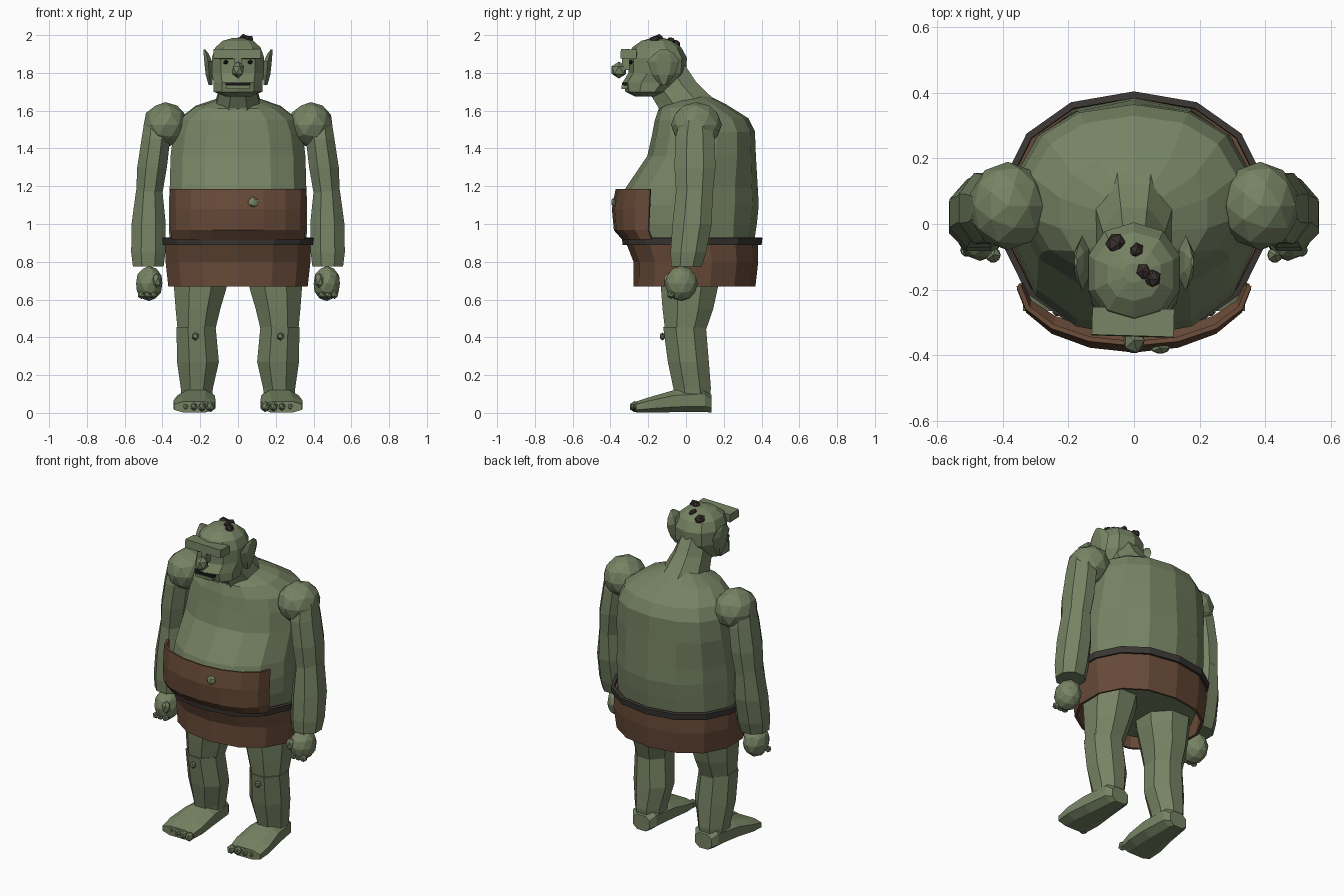
import bpy, bmesh, math
from mathutils import Vector, Matrix, Euler


def material(name, rgb):
    m = bpy.data.materials.new(name)
    m.diffuse_color = (*rgb, 1)
    return m


SKIN = material("olive skin", (0.18, 0.225, 0.125))
HIDE = material("brown hide", (0.137, 0.068, 0.039))
STRAP = material("dark strap", (0.042, 0.037, 0.033))
HAIR = material("dark hair", (0.040, 0.028, 0.026))
INK = material("black", (0.012, 0.010, 0.010))


def finish(name, bm, mat, thick=0):
    bmesh.ops.recalc_face_normals(bm, faces=bm.faces)
    me = bpy.data.meshes.new(name)
    bm.to_mesh(me)
    bm.free()
    me.materials.append(mat)
    ob = bpy.data.objects.new(name, me)
    bpy.context.collection.objects.link(ob)
    if thick:
        mod = ob.modifiers.new("thickness", 'SOLIDIFY')
        mod.thickness = thick
        mod.offset = 0
    return ob


def loft(name, rings, mat, n=8, power=1.0, phase=0.5, arc=None, cap=True, thick=0):
    """Rings are (centre x, half width, front y, front z, back y, back z)."""
    bm = bmesh.new()
    rows = []
    for cx, rx, yf, zf, yb, zb in rings:
        mid = Vector((cx, (yf + yb) / 2, (zf + zb) / 2))
        half = Vector((0, (yb - yf) / 2, (zb - zf) / 2))
        row = []
        for i in range(n):
            if arc:
                t = arc[0] + (arc[1] - arc[0]) * i / (n - 1)
            else:
                t = 2 * math.pi * (i + phase) / n
            c, s = math.cos(t), math.sin(t)
            c = math.copysign(abs(c) ** power, c)
            s = math.copysign(abs(s) ** power, s)
            row.append(bm.verts.new(mid + half * s + Vector((rx * c, 0, 0))))
        rows.append(row)
    for a, b in zip(rows, rows[1:]):
        for i in range(n - 1 if arc else n):
            j = (i + 1) % n
            bm.faces.new((a[i], a[j], b[j], b[i]))
    if cap and not arc:
        bm.faces.new(rows[0])
        bm.faces.new(rows[-1])
    return finish(name, bm, mat, thick)


def level(z, rx, yf, yb, cx=0):
    return (cx, rx, yf, z, yb, z)


def ball(name, loc, size, mat, sub=1, rot=(0, 0, 0)):
    bm = bmesh.new()
    mtx = Matrix.LocRotScale(Vector(loc), Euler(rot), Vector(size))
    bmesh.ops.create_icosphere(bm, subdivisions=sub, radius=1, matrix=mtx)
    return finish(name, bm, mat)


def box(name, loc, size, mat, rot=(0, 0, 0)):
    bm = bmesh.new()
    mtx = Matrix.LocRotScale(Vector(loc), Euler(rot), Vector(size))
    bmesh.ops.create_cube(bm, size=1, matrix=mtx)
    return finish(name, bm, mat)


# Torso with sagging belly and hunched back
loft("torso", [
    level(0.72, 0.33, -0.22, 0.32), level(0.90, 0.37, -0.28, 0.36),
    level(1.00, 0.375, -0.335, 0.375), level(1.10, 0.375, -0.345, 0.385),
    level(1.19, 0.37, -0.32, 0.38), level(1.36, 0.365, -0.205, 0.37),
    (0, 0.35, -0.18, 1.47, 0.365, 1.49), (0, 0.32, -0.165, 1.55, 0.33, 1.56),
    (0, 0.23, -0.145, 1.61, 0.21, 1.635), (0, 0.11, -0.10, 1.64, 0.12, 1.68)],
    SKIN, n=14, power=0.9)

# Forward leaning neck
loft("neck", [
    (0, 0.15, -0.15, 1.52, 0.27, 1.58), (0, 0.125, -0.155, 1.61, 0.13, 1.69),
    (0, 0.105, -0.19, 1.67, 0.06, 1.76), (0, 0.09, -0.22, 1.72, 0.00, 1.85)], SKIN, n=8)

# Head
loft("head", [
    level(1.675, 0.07, -0.27, -0.15), level(1.70, 0.135, -0.32, -0.09),
    level(1.75, 0.135, -0.335, -0.03), level(1.80, 0.145, -0.305, 0.0),
    level(1.88, 0.145, -0.305, 0.005), level(1.935, 0.125, -0.285, -0.025),
    level(1.97, 0.085, -0.235, -0.07), level(1.985, 0.03, -0.18, -0.12)],
    SKIN, n=10, power=0.9)
box("brow", (-0.003, -0.30, 1.90), (0.25, 0.085, 0.05), SKIN, rot=(-0.05, 0, -0.03))
ball("nose", (0, -0.355, 1.815), (0.036, 0.045, 0.045), SKIN)
box("nose_bridge", (0, -0.315, 1.85), (0.035, 0.05, 0.07), SKIN)
box("mouth", (0, -0.325, 1.742), (0.13, 0.03, 0.014), INK)
box("lower_lip", (0, -0.325, 1.725), (0.12, 0.035, 0.018), SKIN)

# Tufts of hair
for i, (x, y, z, r) in enumerate([(-0.055, -0.06, 1.95, 0.034), (0.008, -0.082, 1.965, 0.027),
                                  (0.028, -0.145, 1.98, 0.028), (0.055, -0.165, 1.975, 0.030)]):
    ball(f"hair_tuft_{i}", (x, y, z), (r, r, r * 0.8), HAIR, rot=(i, 0.4, i))

# Hide skirt, front flap and belt
loft("skirt", [
    level(0.915, 0.385, -0.315, 0.375), level(0.80, 0.385, -0.27, 0.375),
    level(0.67, 0.37, -0.27, 0.36)], HIDE, n=14, power=0.9, cap=False, thick=0.015)
loft("belly_flap", [
    level(0.92, 0.345, -0.33, -0.03), level(0.97, 0.35, -0.375, -0.02),
    level(1.08, 0.35, -0.385, 0.0), level(1.185, 0.352, -0.365, -0.01)],
    HIDE, n=9, arc=(math.pi, 2 * math.pi), thick=0.015)
loft("belt", [level(0.89, 0.395, -0.325, 0.39), level(0.928, 0.40, -0.33, 0.395)],
     STRAP, n=14, power=0.9, cap=False, thick=0.02)
ball("belly_wart", (0.08, -0.378, 1.115), (0.033, 0.02, 0.03), SKIN)

# Paired parts
for s, side in ((-1, "left"), (1, "right")):
    # Face details
    ball(f"eye_{side}", (s * 0.065, -0.292, 1.857), (0.015, 0.012, 0.012), INK)
    loft(f"ear_{side}", [
        level(1.735, 0.012, -0.135, -0.10, s * 0.145),
        level(1.79, 0.022, -0.18, -0.06, s * 0.152),
        level(1.86, 0.024, -0.205, -0.035, s * 0.158),
        level(1.90, 0.016, -0.17, -0.06, s * 0.168),
        level(1.925, 0.004, -0.13, -0.10, s * 0.178)], SKIN, n=6)

    # Shoulder, arm and fist
    ball(f"shoulder_{side}", (s * 0.385, 0.055, 1.525), (0.12, 0.135, 0.12), SKIN, sub=2)
    loft(f"upper_arm_{side}", [
        level(1.55, 0.07, -0.04, 0.14, s * 0.43), level(1.45, 0.082, -0.065, 0.16, s * 0.435),
        level(1.30, 0.085, -0.07, 0.165, s * 0.455), level(1.16, 0.075, -0.06, 0.15, s * 0.47)],
        SKIN, n=8)
    loft(f"forearm_{side}", [
        level(1.18, 0.075, -0.06, 0.15, s * 0.47), level(1.00, 0.098, -0.08, 0.145, s * 0.473),
        level(0.85, 0.098, -0.09, 0.115, s * 0.475), level(0.775, 0.088, -0.085, 0.09, s * 0.475)],
        SKIN, n=8)
    ball(f"fist_{side}", (s * 0.47, -0.025, 0.685), (0.073, 0.088, 0.093), SKIN, sub=2)
    ball(f"thumb_{side}", (s * 0.43, -0.095, 0.70), (0.026, 0.026, 0.04), SKIN)
    for i in range(3):
        ball(f"knuckle_{side}_{i}", (s * (0.445 + 0.033 * i), -0.08, 0.625), (0.022,) * 3, SKIN)

    # Leg
    loft(f"thigh_{side}", [
        level(0.80, 0.165, -0.16, 0.21, s * 0.19), level(0.66, 0.15, -0.145, 0.18, s * 0.20),
        level(0.55, 0.128, -0.135, 0.155, s * 0.212), level(0.44, 0.108, -0.12, 0.115, s * 0.22)],
        SKIN, n=8)
    loft(f"shin_{side}", [
        level(0.455, 0.112, -0.13, 0.115, s * 0.222), level(0.27, 0.12, -0.105, 0.13, s * 0.212),
        level(0.13, 0.092, -0.075, 0.14, s * 0.218), level(0.06, 0.085, -0.06, 0.13, s * 0.218)],
        SKIN, n=8)
    ball(f"knee_wart_{side}", (s * 0.225, -0.125, 0.405), (0.02, 0.016, 0.022), SKIN)

    # Foot and toes
    def slab(y, rx, top, cx):
        return (s * cx, rx, y, 0.0, y, top)
    loft(f"foot_{side}", [
        slab(0.135, 0.06, 0.10, 0.215), slab(0.10, 0.085, 0.135, 0.216),
        slab(-0.06, 0.105, 0.125, 0.222), slab(-0.18, 0.118, 0.09, 0.23),
        slab(-0.265, 0.11, 0.062, 0.235)], SKIN, n=8, power=0.75)
    for i in range(5):
        r = 0.03 - 0.003 * i
        ball(f"toe_{side}_{i}", (s * (0.145 + 0.044 * i), -0.272 + 0.006 * i, 0.033),
             (r * 0.85, r, r), SKIN)
